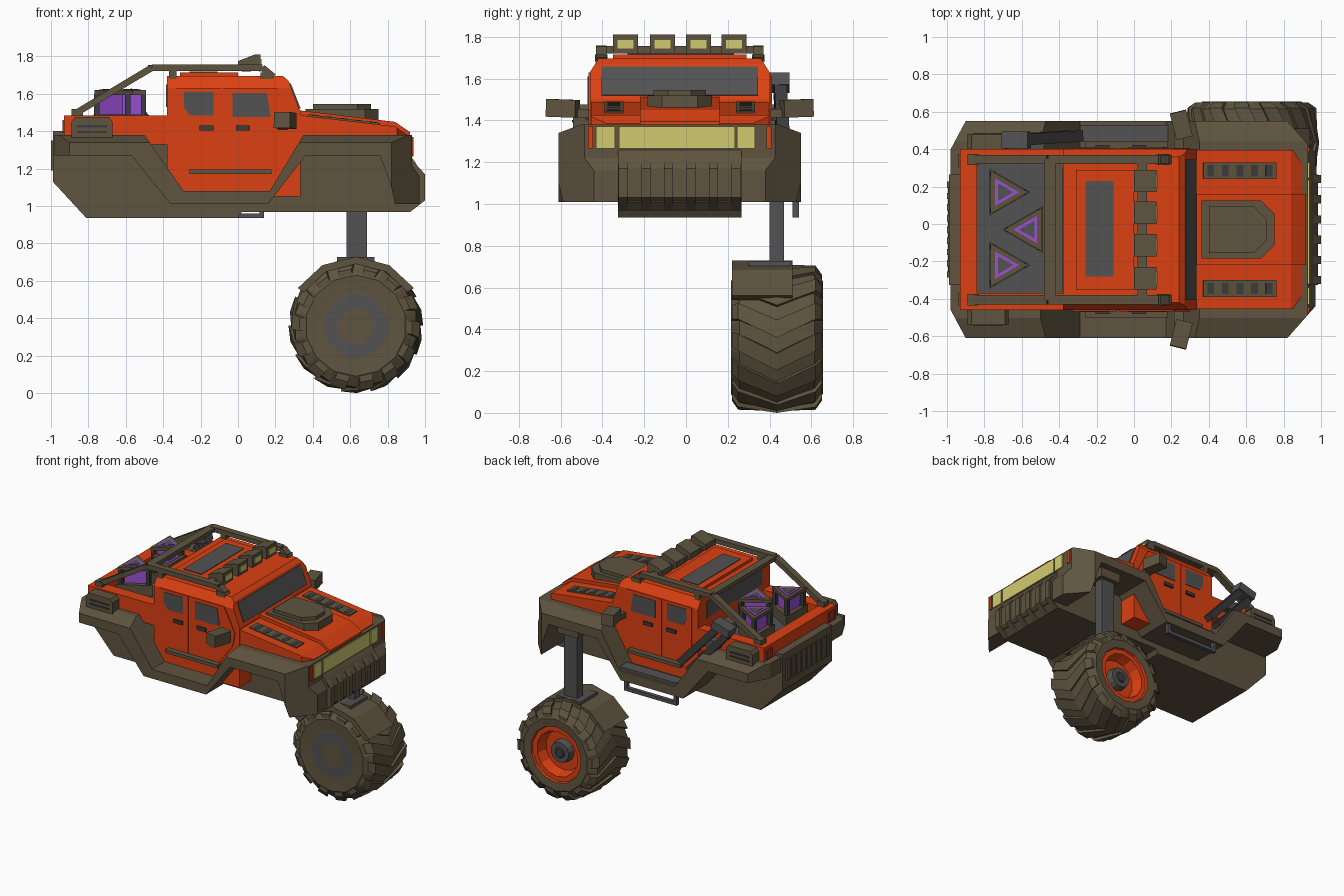
import bpy, bmesh, math
from mathutils import Vector

if "Cube" in bpy.data.objects:
    bpy.data.objects.remove(bpy.data.objects["Cube"])

def mat(name, r, g, b):
    m = bpy.data.materials.new(name)
    m.diffuse_color = (r, g, b, 1)
    m.use_nodes = True
    m.node_tree.nodes["Principled BSDF"].inputs["Base Color"].default_value = m.diffuse_color
    return m

ORANGE = mat("orange paint", .72, .052, .006)
BROWN = mat("olive brown", .112, .088, .05)
GREY = mat("grey", .085, .085, .088)
DARK = mat("dark grey", .045, .045, .048)
YELLOW = mat("lamp yellow", .65, .6, .16)
PURPLE = mat("purple", .33, .08, .68)
RED = mat("lamp red", .35, .03, .015)
YC = -.03                                   # body centre line

def finish(name, bm, mats):
    bmesh.ops.recalc_face_normals(bm, faces=bm.faces)
    me = bpy.data.meshes.new(name)
    bm.to_mesh(me)
    bm.free()
    for m in mats:
        me.materials.append(m)
    ob = bpy.data.objects.new(name, me)
    bpy.context.collection.objects.link(ob)
    return ob

def extrude(name, pts, lo, hi, axis, m):
    f = {'x': lambda a, b, t: (t, a, b), 'y': lambda a, b, t: (a, t, b), 'z': lambda a, b, t: (a, b, t)}[axis]
    bm = bmesh.new()
    A = [bm.verts.new(f(a, b, lo)) for a, b in pts]
    B = [bm.verts.new(f(a, b, hi)) for a, b in pts]
    bm.faces.new(A)
    bm.faces.new(B)
    n = len(pts)
    for i in range(n):
        j = (i + 1) % n
        bm.faces.new((A[i], A[j], B[j], B[i]))
    return finish(name, bm, [m])

def box(name, x0, x1, y0, y1, z0, z1, m):
    return extrude(name, [(x0, y0), (x1, y0), (x1, y1), (x0, y1)], z0, z1, 'z', m)

def beam(name, p, q, w, h, m):
    p, q = Vector(p), Vector(q)
    d = (q - p).normalized()
    s = d.cross(Vector((0, 0, 1)) if abs(d.z) < .99 else Vector((1, 0, 0))).normalized()
    u = s.cross(d)
    bm = bmesh.new()
    c = [[bm.verts.new(e + s * a * w / 2 + u * b * h / 2) for a, b in ((-1, -1), (1, -1), (1, 1), (-1, 1))] for e in (p, q)]
    bm.faces.new(c[0])
    bm.faces.new(c[1])
    for i in range(4):
        j = (i + 1) % 4
        bm.faces.new((c[0][i], c[0][j], c[1][j], c[1][i]))
    return finish(name, bm, [m])

def pair(name, pts, y0, y1, m):             # same side part on both flanks
    extrude(name + "_near", pts, y0, y1, 'y', m)
    extrude(name + "_far", pts, 2 * YC - y1, 2 * YC - y0, 'y', m)

def rect(x0, x1, z0, z1):
    return [(x0, z0), (x1, z0), (x1, z1), (x0, z1)]

def trim(ob, pts, lo, hi, axis):            # keep only what lies inside a prism
    cut = extrude("cutter", pts, lo, hi, axis, ob.data.materials[0])
    mod = ob.modifiers.new("trim", 'BOOLEAN')
    mod.operation, mod.solver, mod.object = 'INTERSECT', 'EXACT', cut
    bpy.context.view_layer.objects.active = ob
    bpy.ops.object.modifier_apply(modifier=mod.name)
    bpy.data.objects.remove(cut)

def lathe(name, prof, mats, n, cx, cy, cz):  # prof: (y offset, radius, material)
    bm = bmesh.new()
    R = [[bm.verts.new((cx + r * math.cos(2 * math.pi * (i + .5) / n), cy + y, cz + r * math.sin(2 * math.pi * (i + .5) / n)))
          for i in range(n)] for y, r, k in prof]
    bm.faces.new(R[0]).material_index = prof[0][2]
    for a, b, p in zip(R, R[1:], prof[1:]):
        for i in range(n):
            j = (i + 1) % n
            bm.faces.new((a[i], a[j], b[j], b[i])).material_index = p[2]
    bm.faces.new(R[-1]).material_index = prof[-1][2]
    return finish(name, bm, mats)

# lower body with wheel arches, then corners and shoulders trimmed
flare = extrude("fender_body", [(-.98, 1.38), (-.5, 1.38), (-.29, 1.08), (.17, 1.08), (.35, 1.38), (.93, 1.38), (.93, 1.22),
    (.97, 1.16), (.97, 1.01), (.84, 1.01), (.82, 1.1), (.76, 1.27), (.36, 1.27), (.16, 1.01), (-.36, 1.01), (-.57, 1.27),
    (-.98, 1.27)], -.61, .55, 'y', BROWN)
trim(flare, [(-1.1, -.33), (-.98, -.46), (-.9, -.61), (.82, -.61), (.97, -.44), (1.1, -.3), (1.1, .24), (.97, .38),
    (.82, .55), (-.9, .55), (-.98, .4), (-1.1, .27)], .8, 1.6, 'z')
trim(flare, [(-.61, .8), (-.61, 1.34), (-.5, 1.381), (.44, 1.381), (.55, 1.34), (.55, .8)], -1.5, 1.5, 'x')
extrude("keel", [(-.99, 1.4), (-.99, 1.13), (-.81, .935), (0, .935), (.02, .968), (.92, .968), (.985, 1.03), (.985, 1.17),
    (.95, 1.23), (.9, 1.3), (-.9, 1.4)], -.325, .265, 'y', BROWN)
for i in range(6):
    y = -.3 + i * .108
    extrude("bumper_rib", [(.92, .968), (1, 1.03), (1, 1.17), (.94, 1.235), (.9, 1.2)], y - .022, y + .022, 'y', BROWN)
box("rear_grille_plate", -.995, -.98, -.28, .22, 1.2, 1.34, DARK)
for i in range(9):
    y = -.27 + i * .06
    box("rear_grille_rib", -1, -.98, y - .017, y + .017, 1.19, 1.35, BROWN)

# head lamps
for a, b, m in ((-.47, -.445, RED), (-.43, -.34, YELLOW), (-.32, .235, YELLOW), (.245, .33, YELLOW), (.385, .41, ORANGE)):
    box("front_lamp", .92, .938, a, b, 1.265, 1.37, ORANGE if m is RED else m)

# cab
cab = extrude("cab", [(-.38, 1.05), (-.38, 1.695), (.24, 1.695), (.27, 1.67), (.335, 1.5), (.335, 1.05)], -.46, .4, 'y', ORANGE)
trim(cab, [(-.46, 1), (-.46, 1.63), (-.41, 1.71), (.35, 1.71), (.4, 1.63), (.4, 1)], -1, 1, 'x')
beam("windshield", (.276, YC, 1.655), (.329, YC, 1.52), .75, .012, GREY)
box("rear_window", -.385, -.37, -.36, .3, 1.53, 1.65, GREY)
box("roof_panel", -.31, -.0, -.35, .29, 1.69, 1.715, ORANGE)
box("sunroof", -.26, -.11, -.28, .23, 1.7, 1.72, GREY)
pair("rear_door", [(-.33, 1.3), (-.24, 1.2), (-.09, 1.2), (-.09, 1.63), (-.33, 1.63)], -.467, -.455, ORANGE)
pair("front_door", [(-.08, 1.2), (.17, 1.2), (.28, 1.35), (.3, 1.45), (.21, 1.63), (-.08, 1.63)], -.467, -.455, ORANGE)
pair("rear_window_side", [(-.29, 1.53), (-.26, 1.485), (-.13, 1.485), (-.13, 1.61), (-.29, 1.61)], -.471, -.46, GREY)
pair("front_window_side", [(-.03, 1.475), (.175, 1.475), (.155, 1.605), (-.03, 1.605)], -.471, -.46, GREY)
for x in (-.205, -.01):
    pair("door_handle", rect(x, x + .075, 1.405, 1.43), -.482, -.46, DARK)
pair("side_rail", rect(-.26, .18, 1.17, 1.195), -.5, -.455, BROWN)

# hood
hood = extrude("hood", [(.3, 1.3), (.3, 1.49), (.84, 1.425), (.9, 1.385), (.9, 1.3)], -.455, .395, 'y', ORANGE)
trim(hood, [(.2, -.5), (.82, -.5), (.9, -.38), (.9, .32), (.82, .44), (.2, .44)], 1, 2, 'z')
extrude("hood_centre", [(.3, 1.3), (.3, 1.515), (.84, 1.45), (.92, 1.395), (.92, 1.3)], -.22, .16, 'y', ORANGE)
for k, (x0, x1, w, z) in enumerate(((.36, .75, .155, 1.52), (.4, .71, .125, 1.545))):
    c = .07
    extrude("hood_scoop", [(x0, YC - w), (x1 - c, YC - w), (x1, YC - w + c), (x1, YC + w - c), (x1 - c, YC + w), (x0, YC + w)],
            1.44, z, 'z', BROWN)
for y in (.285, -.345):
    beam("hood_vent", (.37, y, 1.484), (.76, y, 1.437), .09, .014, BROWN)
    for i in range(5):
        x = .41 + i * .078
        z = 1.491 - (x - .37) * .12
        beam("hood_vent_slot", (x - .018, y, z), (x + .018, y, z - .0043), .06, .008, DARK)

# mirrors
for s in (-1, 1):
    beam("mirror_arm", (.24, YC + s * .43, 1.43), (.24, YC + s * .55, 1.44), .05, .04, BROWN)
    beam("mirror", (.27, YC + s * .49, 1.455), (.235, YC + s * .63, 1.46), .09, .085, BROWN)

# cargo bed
for y0, y1 in ((-.46, -.37), (.32, .4)):
    box("bed_wall", -.93, -.37, y0, y1, 1.33, 1.485, ORANGE)
box("tailgate", -.93, -.84, -.46, .4, 1.33, 1.485, ORANGE)
box("bed_floor", -.85, -.37, -.38, .33, 1.37, 1.41, GREY)
box("bed_front_shelf", -.47, -.37, -.37, .32, 1.4, 1.44, BROWN)
for y in (-.4, .34):
    box("tail_lamp", -.938, -.92, y - .035, y + .035, 1.39, 1.46, RED)
pair("side_box", [(-.89, 1.36), (-.67, 1.36), (-.67, 1.45), (-.69, 1.475), (-.87, 1.475), (-.89, 1.45)], -.54, -.45, BROWN)
for z in (1.39, 1.42):
    pair("side_box_slat", rect(-.86, -.7, z, z + .012), -.546, -.53, DARK)

# triangular canisters
def tri(cx, cy, r, s):
    return [(cx + s * r * math.cos(a), cy + r * math.sin(a)) for a in (0, 2 * math.pi / 3, 4 * math.pi / 3)]
for cx, cy, s in ((-.7, .17, 1), (-.56, -.03, -1), (-.7, -.22, 1)):
    extrude("canister_base", tri(cx, cy, .145, s), 1.4, 1.49, 'z', BROWN)
    extrude("canister_core", tri(cx, cy, .085, s), 1.48, 1.6, 'z', PURPLE)
    extrude("canister_top", tri(cx, cy, .135, s), 1.595, 1.62, 'z', BROWN)
    extrude("canister_glow", tri(cx, cy, .085, s), 1.61, 1.624, 'z', PURPLE)
    extrude("canister_cap", tri(cx, cy, .055, s), 1.61, 1.627, 'z', GREY)
    for px, py in tri(cx, cy, .11, s):
        box("canister_post", px - .014, px + .014, py - .014, py + .014, 1.48, 1.6, DARK)

# roof rack and lamps
for s in (-1, 1):
    y = YC + s * .375
    path = [(-.87, 1.495), (-.46, 1.74), (.13, 1.74), (.19, 1.69)]
    for (a, b), (c, d) in zip(path, path[1:]):
        beam("rack_rail", (a, y, b), (c, y, d), .05, .035, BROWN)
    box("rack_foot", .12, .19, y - .03, y + .03, 1.68, 1.715, BROWN)
    box("rack_foot_rear", -.37, -.33, y - .025, y + .025, 1.68, 1.73, BROWN)
    box("rack_end", -.89, -.83, y - .03, y + .03, 1.48, 1.52, BROWN)
box("rack_bar_rear", -.48, -.42, -.41, .35, 1.725, 1.755, BROWN)
box("rack_bar_front", .02, .07, -.41, .35, 1.72, 1.755, BROWN)
for y in (-.29, -.113, .06, .23):
    extrude("roof_lamp", [(0, 1.73), (.12, 1.72), (.12, 1.81), (.09, 1.81), (0, 1.775)], y - .06, y + .06, 'y', BROWN)
    box("roof_lamp_lens", .11, .125, y - .038, y + .038, 1.745, 1.785, YELLOW)

# far-side exhaust and hanging step
for k in (0, .07):
    beam("exhaust_pipe", (-.66 + k, .45, 1.53 + k * .6), (-.36 + k, .47, 1.2 + k * .6), .06, .05, DARK)
beam("exhaust_cap", (-.7, .45, 1.56), (-.56, .45, 1.6), .09, .06, GREY)
box("exhaust_bracket", -.58, -.48, .39, .46, 1.4, 1.46, GREY)
box("side_step", -.3, .14, .51, .54, .935, .96, GREY)
for x in (-.3, .115):
    box("side_step_hanger", x, x + .025, .51, .54, .94, 1.03, GREY)
box("side_step_tread", -.29, .2, .44, .53, 1.07, 1.1, GREY)

# wheel: tyre, lugs, strut and mudguard
WX, WY, WZ, N = .63, .435, .36, 14
lathe("wheel", [(-.215, .1, 1), (-.215, .17, 2), (-.215, .19, 1), (-.22, .27, 1), (-.18, .33, 1), (0, .347, 1), (.18, .33, 1),
    (.22, .27, 1), (.215, .21, 1), (.2, .205, 0), (.2, .17, 0), (.12, .15, 0), (.12, .085, 0), (.17, .075, 2), (.17, .04, 2),
    (.18, .035, 3)], [ORANGE, BROWN, GREY, DARK], N, WX, WY, WZ)
bm = bmesh.new()
for i in range(N):
    for s in (-1, 1):
        a0 = 2 * math.pi * i / N
        v = []
        for dr in (-.025, .013):
            for y, sh, r in ((0, 0, .347), (.185, .26, .332), (.215, .3, .29)):
                for w in (0, .24):
                    a = a0 + sh + w
                    v.append(bm.verts.new((WX + (r + dr) * math.cos(a), WY + s * y, WZ + (r + dr) * math.sin(a))))
        for f in ((0, 1, 3, 2), (2, 3, 5, 4), (6, 7, 9, 8), (8, 9, 11, 10), (0, 2, 8, 6), (2, 4, 10, 8), (1, 3, 9, 7),
                  (3, 5, 11, 9), (0, 1, 7, 6), (4, 5, 11, 10)):
            bm.faces.new([v[k] for k in f])
finish("tyre_lugs", bm, [BROWN])
arc = [math.radians(a) for a in (33, 61, 90, 119, 147)]
guard = [(WX + .37 * math.cos(a), WZ + .37 * math.sin(a)) for a in arc]
guard += [(WX + .33 * math.cos(a), WZ + .33 * math.sin(a)) for a in reversed(arc)]
extrude("mudguard", guard, .22, .51, 'y', BROWN)
box("mudguard_plate", .53, .73, .3, .5, .68, .727, GREY)
box("strut", .58, .69, .4, .47, .7, 1.3, GREY)
box("strut_mount", .55, .72, .36, .5, 1.2, 1.3, BROWN)
